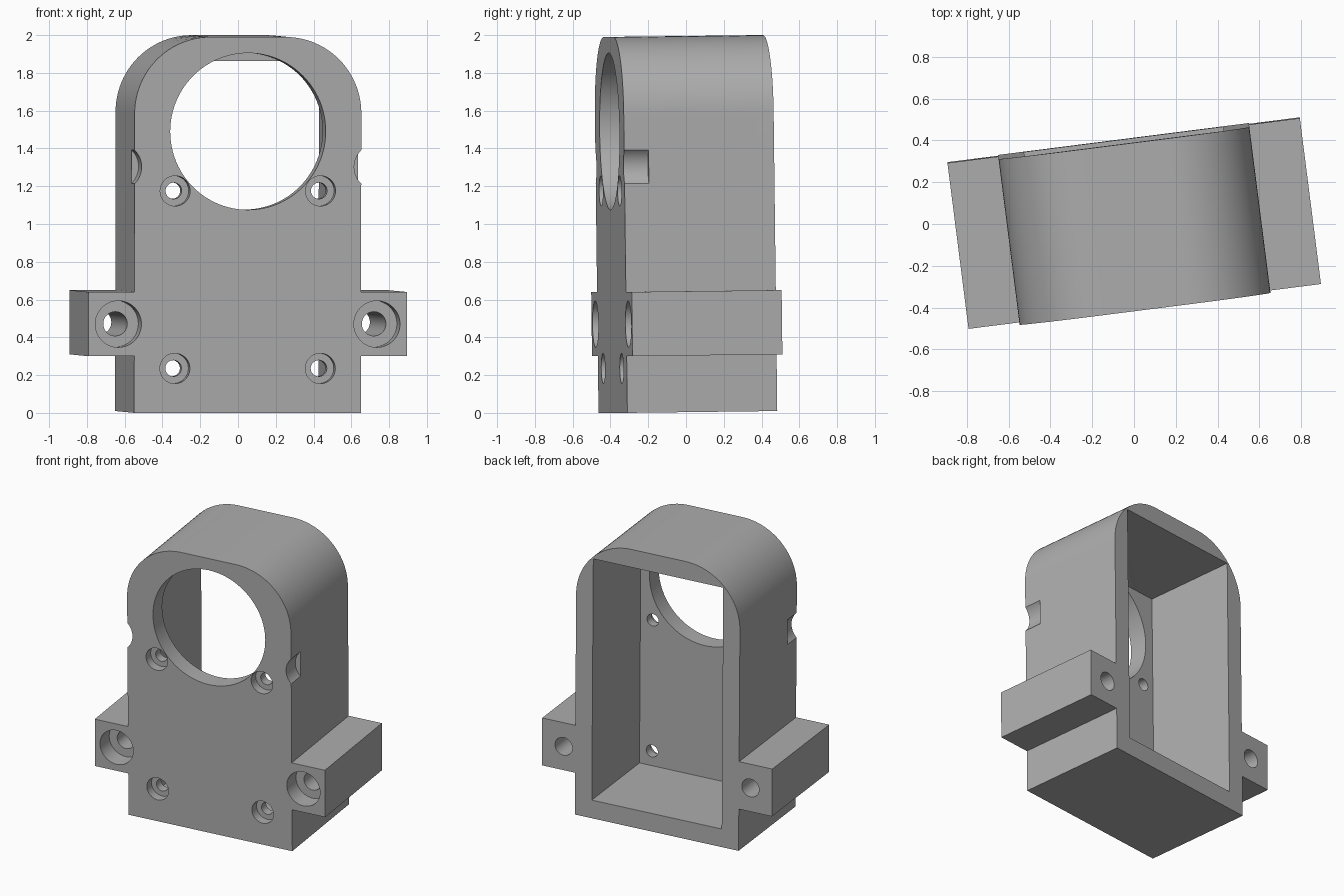
import bpy, bmesh
from math import sin, cos, pi, radians
from mathutils import Matrix

if "Cube" in bpy.data.objects:
    bpy.data.objects.remove(bpy.data.objects["Cube"])

HALF_W, HEIGHT, CORNER = 0.605, 1.99, 0.405   # main body
EAR_X, EAR_LOW, EAR_HIGH = 0.85, 0.30, 0.64   # mounting ears
FRONT, BACK, WALL = -0.4, 0.4, 0.13
EAR_HOLE_X = 0.69

grey = bpy.data.materials.new("plain grey")
grey.use_nodes = True
colour = (0.42, 0.42, 0.42, 1)
grey.diffuse_color = colour
grey.node_tree.nodes["Principled BSDF"].inputs["Base Color"].default_value = colour


def prism(name, outline, y0, y1):
    """Extrude an x-z outline from y0 to y1."""
    bm = bmesh.new()
    face = bm.faces.new([bm.verts.new((x, y0, z)) for x, z in outline])
    ext = bmesh.ops.extrude_face_region(bm, geom=[face])["geom"]
    moved = [g for g in ext if isinstance(g, bmesh.types.BMVert)]
    bmesh.ops.translate(bm, verts=moved, vec=(0, y1 - y0, 0))
    bmesh.ops.recalc_face_normals(bm, faces=bm.faces[:])
    mesh = bpy.data.meshes.new(name)
    bm.to_mesh(mesh)
    bm.free()
    mesh.materials.append(grey)
    obj = bpy.data.objects.new(name, mesh)
    bpy.context.collection.objects.link(obj)
    return obj


def circle(x, z, r, n=48):
    return [(x + r * cos(2 * pi * i / n), z + r * sin(2 * pi * i / n)) for i in range(n)]


# Arched body with both ears as one outline
right = [(HALF_W, 0), (HALF_W, EAR_LOW), (EAR_X, EAR_LOW), (EAR_X, EAR_HIGH), (HALF_W, EAR_HIGH)]
for i in range(25):
    a = pi / 2 * i / 24
    right.append((HALF_W - CORNER + CORNER * cos(a), HEIGHT - CORNER + CORNER * sin(a)))
housing = prism("housing", right + [(-x, z) for x, z in reversed(right)], FRONT, BACK)

bpy.context.view_layer.objects.active = housing
housing.select_set(True)


def cut(outline, y0, y1):
    cutter = prism("cutter", outline, y0, y1)
    cutter.hide_render = True
    mod = housing.modifiers.new("cut", "BOOLEAN")
    mod.operation = "DIFFERENCE"
    mod.solver = "EXACT"
    mod.object = cutter
    bpy.ops.object.modifier_apply(modifier=mod.name)
    bpy.data.objects.remove(cutter)


# Rectangular cavity open at the back
cut([(-0.48, 0.13), (0.48, 0.13), (0.48, 1.862), (-0.48, 1.862)], FRONT + WALL, BACK + 0.1)

# Large round opening in the front wall
cut(circle(0, 1.49, 0.415, 96), FRONT - 0.1, FRONT + WALL + 0.002)

for side in (-1, 1):
    # Counterbored screw holes in the front wall
    for z in (0.235, 1.175):
        cut(circle(side * 0.388, z, 0.08), FRONT - 0.1, FRONT + 0.065)
        cut(circle(side * 0.388, z, 0.043), FRONT - 0.1, FRONT + WALL + 0.1)
    # Long counterbored holes through the ears
    cut(circle(side * EAR_HOLE_X, 0.47, 0.123), FRONT - 0.1, FRONT + WALL)
    cut(circle(side * EAR_HOLE_X, 0.47, 0.064), FRONT - 0.1, BACK + 0.1)
    # Round clearance notches on the side walls
    cut(circle(side * EAR_HOLE_X, 1.302, 0.123), FRONT - 0.1, FRONT + WALL)

# Slight turn and lean of the whole part
housing.data.transform(Matrix.Translation((0, 0.01, 0.005))
                       @ Matrix.Rotation(radians(7.25), 4, "Z")
                       @ Matrix.Rotation(radians(0.7), 4, "X"))
bpy.ops.object.shade_smooth_by_angle(angle=radians(30))
